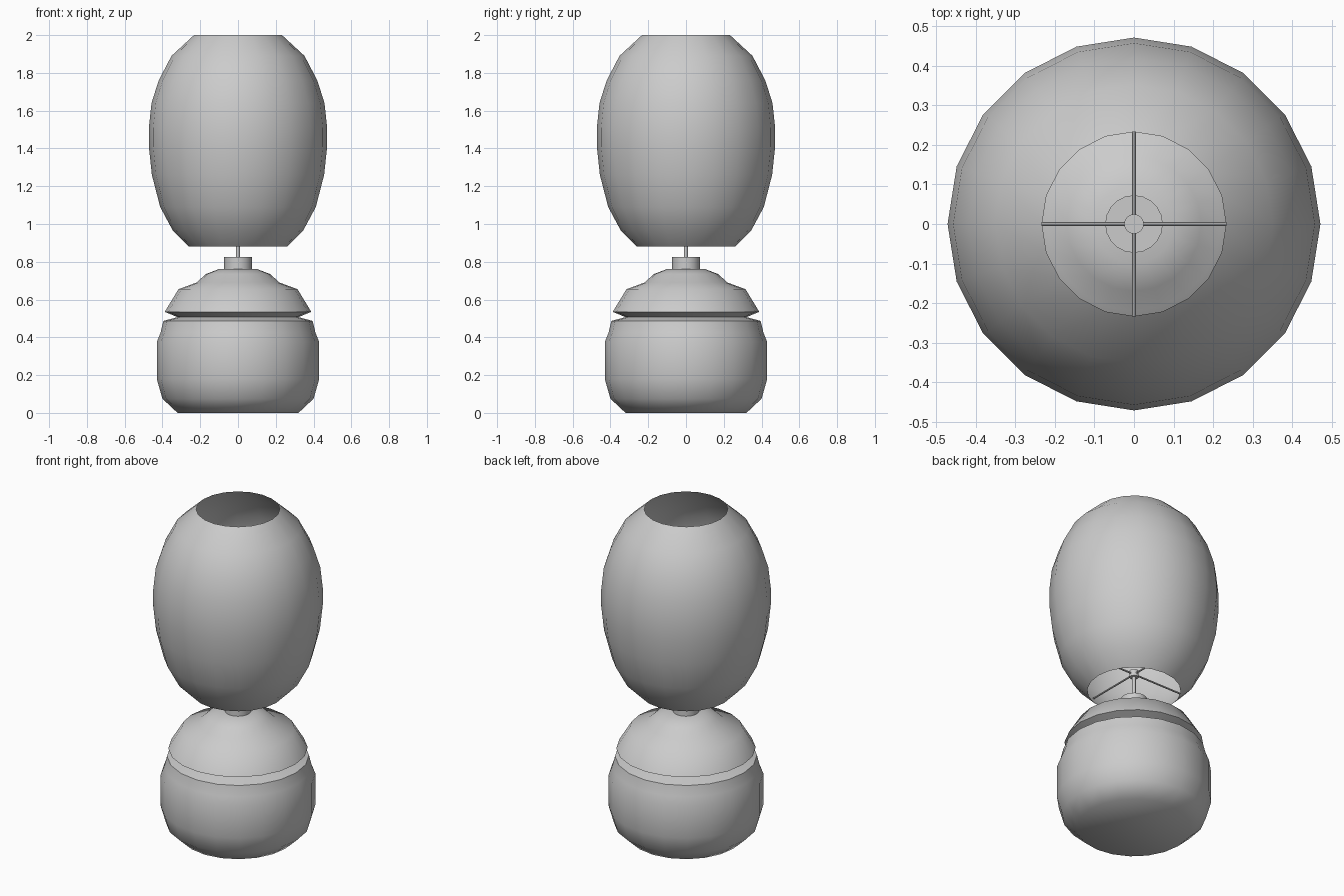
import bpy, bmesh, math
from mathutils import Vector

if "Cube" in bpy.data.objects:
    bpy.data.objects.remove(bpy.data.objects["Cube"])

SIDES = 20


def lathe(name, profile, sides=SIDES, sharp=35, cap_bottom=False, cap_top=False):
    """Revolve (radius, z) points around the z axis."""
    bm = bmesh.new()
    rings = []
    for r, z in profile:
        rings.append([bm.verts.new((r * math.cos(2 * math.pi * i / sides),
                                    r * math.sin(2 * math.pi * i / sides), z))
                      for i in range(sides)])
    for a, b in zip(rings, rings[1:]):
        for i in range(sides):
            j = (i + 1) % sides
            bm.faces.new((a[i], a[j], b[j], b[i]))
    if cap_bottom:
        bm.faces.new(rings[0][::-1])
    if cap_top:
        bm.faces.new(rings[-1])
    mesh = bpy.data.meshes.new(name)
    bm.to_mesh(mesh)
    bm.free()
    obj = bpy.data.objects.new(name, mesh)
    bpy.context.collection.objects.link(obj)
    bpy.ops.object.select_all(action='DESELECT')
    obj.select_set(True)
    bpy.context.view_layer.objects.active = obj
    bpy.ops.object.shade_smooth_by_angle(angle=math.radians(sharp))
    return obj


# Ceramic base: rounded body, grooved neck and domed cap
lathe("lamp_base", [
    (0.32, 0.0), (0.40, 0.075), (0.43, 0.18), (0.43, 0.375), (0.41, 0.425),
    (0.395, 0.487), (0.32, 0.507), (0.388, 0.535), (0.315, 0.655),
    (0.22, 0.69), (0.17, 0.735), (0.10, 0.762)], sharp=50,
    cap_bottom=True, cap_top=True)

# Socket collar on top of the base
lathe("socket_collar", [(0.073, 0.755), (0.073, 0.825)], cap_bottom=True, cap_top=True)

# Stem and hub carrying the shade
lathe("stem", [(0.01, 0.82), (0.01, 0.98)], sides=12, cap_bottom=True, cap_top=True)
lathe("stem_hub", [(0.025, 0.965), (0.025, 1.005)], sides=16, cap_bottom=True, cap_top=True)

# Four spokes from the hub to the shade
for k in range(4):
    a = k * math.pi / 2
    length = 0.35
    mid = Vector((math.cos(a), math.sin(a), 0)) * (length / 2)
    bpy.ops.mesh.primitive_cylinder_add(
        vertices=8, radius=0.005, depth=length,
        location=(mid.x, mid.y, 0.985), rotation=(0, math.pi / 2, a))
    bpy.context.object.name = f"shade_spoke_{k + 1}"

# Open egg-shaped shade
lathe("shade", [
    (0.26, 0.88), (0.345, 0.965), (0.412, 1.09), (0.456, 1.26), (0.472, 1.41),
    (0.472, 1.51), (0.458, 1.64), (0.42, 1.76), (0.352, 1.89), (0.233, 2.0)], sharp=50)
